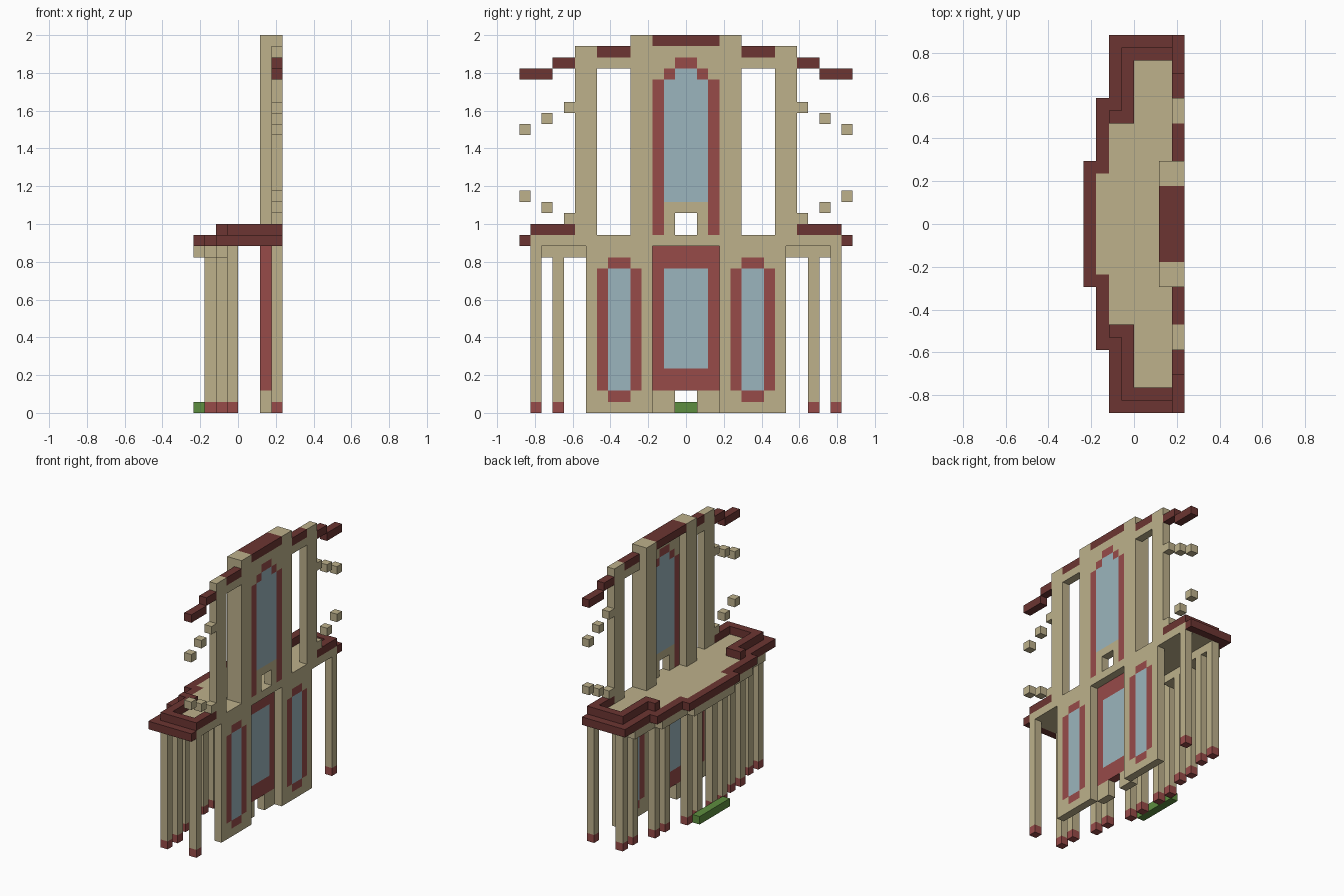
import bpy
import bmesh
from mathutils import Matrix, Vector

default_cube = bpy.data.objects.get("Cube")
if default_cube:
    bpy.data.objects.remove(default_cube, do_unlink=True)

UNIT = 2 / 34  # edge length of one building block


def make_material(name, red, green, blue):
    material = bpy.data.materials.new(name)
    material.use_nodes = True
    colour = (red, green, blue, 1)
    material.diffuse_color = colour
    for node in material.node_tree.nodes:
        if node.type == 'BSDF_PRINCIPLED':
            node.inputs["Base Color"].default_value = colour
            node.inputs["Roughness"].default_value = 0.9
    return material


stone = make_material("sandstone", 0.51, 0.44, 0.26)
roof_red = make_material("dark red trim", 0.15, 0.036, 0.032)
brick = make_material("brick red", 0.31, 0.07, 0.066)
glass = make_material("pale blue glass", 0.33, 0.46, 0.51)
leaf = make_material("hedge green", 0.11, 0.27, 0.05)


def add_box(bm, depth, width, height):
    """Add one box from (low, high) spans in block units."""
    spans = (depth, width, height)
    centre = Vector([(low + high) / 2 * UNIT for low, high in spans])
    size = Vector([(high - low) * UNIT for low, high in spans])
    bmesh.ops.create_cube(bm, size=1, matrix=Matrix.LocRotScale(centre, None, size))


def build(name, material, boxes, mirrored=True):
    """Join boxes into one object, repeating them across the middle if mirrored."""
    bm = bmesh.new()
    for depth, width, height in boxes:
        add_box(bm, depth, width, height)
        if mirrored:
            add_box(bm, depth, (-width[1], -width[0]), height)
    mesh = bpy.data.meshes.new(name)
    bm.to_mesh(mesh)
    bm.free()
    mesh.materials.append(material)
    part = bpy.data.objects.new(name, mesh)
    bpy.context.collection.objects.link(part)
    return part


face = (3, 4)      # facade layer
recess = (2, 3)    # layer behind the facade

# Lower facade: piers around the side windows
storey = (0, 15)
build("lower_wall", stone, [
    (face, (3, 4), storey), (face, (8, 9), storey),
    (face, (4, 8), (0, 1)), (face, (4, 8), (14, 15)),
    (face, (4, 5), (1, 2)), (face, (7, 8), (1, 2)),
    (face, (4, 5), (13, 14)), (face, (7, 8), (13, 14)),
])
build("side_window_frame", brick, [
    (face, (4, 5), (2, 13)), (face, (7, 8), (2, 13)),
    (face, (5, 7), (1, 2)), (face, (5, 7), (13, 14)),
])
build("side_window_glass", glass, [(face, (5, 7), (2, 13))])

# Recessed doorway
build("door_step", stone, [(recess, (1, 3), (0, 2))])
build("door_frame", brick, [
    (recess, (2, 3), (2, 15)), (recess, (0, 2), (2, 4)), (recess, (0, 2), (13, 15)),
])
build("door_glass", glass, [(recess, (-2, 2), (4, 13))], mirrored=False)

# Upper facade: central bay with an arched window, and open side bays
bay = (16, 34)
build("central_bay", stone, [
    (face, (3, 5), bay), (recess, (3, 5), bay),
    (face, (1, 2), (16, 18)), (face, (0, 2), (18, 19)),
    (face, (2, 3), (30, 33)), (face, (1, 2), (31, 33)), (face, (0, 1), (32, 33)),
])
build("arch_frame", brick, [
    (face, (2, 3), (16, 30)), (face, (1, 2), (30, 31)), (face, (0, 1), (31, 32)),
])
build("arch_glass", glass, [
    (face, (-2, 2), (19, 30)), (face, (-1, 1), (30, 31)),
], mirrored=False)
build("central_coping", roof_red, [((2, 4), (-3, 3), (33, 34))], mirrored=False)
build("outer_bay", stone, [(face, (8, 10), (16, 33)), (face, (5, 8), (31, 32))])
build("side_coping", roof_red, [(face, (5, 8), (32, 33))])

# Stepped loose roof pieces and floating blocks beside the facade
build("roof_steps", roof_red, [(face, (10, 12), (31, 32)), (face, (12, 15), (30, 31))])
blocks = []
for step in range(3):
    near = 10 + 2 * step
    for level in (27 - step, 17 + step):
        blocks.append((face, (near, near + 1), (level, level + 1)))
build("floating_blocks", stone, blocks)

# Balcony: each depth row reaches out to its own half width
floor = (15, 16)
rows = [((-3, -2), 4), ((-2, -1), 9), ((-1, 4), 14)]
build("balcony_floor", stone, [(row, (-reach, reach), floor) for row, reach in rows],
      mirrored=False)
build("balcony_rim", roof_red, [
    ((-4, -3), (0, 5), floor), ((-3, -2), (4, 10), floor),
    ((-2, -1), (9, 15), floor), ((-1, 4), (14, 15), floor),
])
raised = (16, 17)
build("raised_rim", roof_red, [
    ((-2, -1), (8, 9), raised), ((-1, 0), (8, 14), raised),
    ((0, 3), (13, 14), raised), (face, (10, 14), raised),
])

# Beam under the balcony and the pairs of posts carrying it
under = (14, 15)
build("balcony_beam", stone, [
    ((-4, -2), (0, 4), under), ((-3, -1), (4, 9), under), ((-2, 0), (9, 13), under),
])
posts = [(-3, 1, 14), (-3, 3, 14), (-2, 6, 14), (-2, 8, 14),
         (-1, 11, 14), (-1, 13, 15), (3, 13, 15)]
build("posts", stone, [((x, x + 1), (y, y + 1), (1, top)) for x, y, top in posts])
build("post_feet", brick, [((x, x + 1), (y, y + 1), (0, 1)) for x, y, top in posts])

# Low hedge behind the middle posts
build("hedge", leaf, [((-4, -3), (-3, 3), (0, 1))], mirrored=False)
